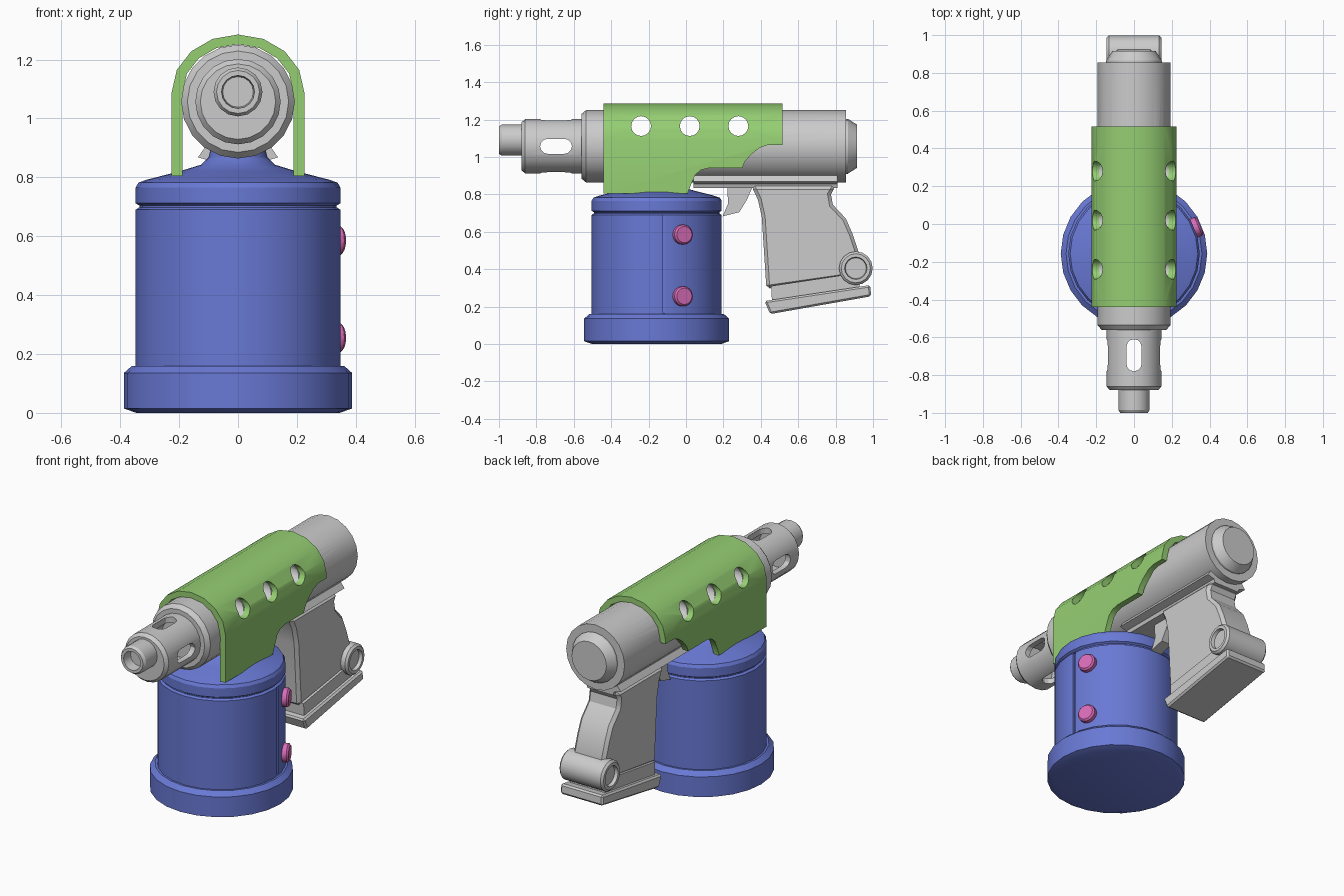
import bpy, bmesh
from math import cos, sin, pi, radians
from mathutils import Matrix, Vector

cube = bpy.data.objects.get("Cube")
if cube:
    bpy.data.objects.remove(cube, do_unlink=True)


def material(name, rgb):
    m = bpy.data.materials.new(name)
    m.use_nodes = True
    m.diffuse_color = (*rgb, 1)
    m.node_tree.nodes["Principled BSDF"].inputs["Base Color"].default_value = (*rgb, 1)
    return m


GREY = material("light_grey", (0.6, 0.6, 0.6))
BLUE = material("blue", (0.14, 0.19, 0.66))
GREEN = material("green", (0.30, 0.62, 0.17))
PINK = material("pink", (0.69, 0.15, 0.48))

TO_Y = Matrix.Rotation(-pi / 2, 4, 'X')   # local z becomes +y
TO_X = Matrix.Rotation(pi / 2, 4, 'Y')    # local z becomes +x


def finish(name, bm, mat):
    bmesh.ops.recalc_face_normals(bm, faces=bm.faces)
    mesh = bpy.data.meshes.new(name)
    bm.to_mesh(mesh)
    bm.free()
    ob = bpy.data.objects.new(name, mesh)
    bpy.context.collection.objects.link(ob)
    mesh.materials.append(mat)
    return ob


def select(ob):
    bpy.ops.object.select_all(action='DESELECT')
    ob.select_set(True)
    bpy.context.view_layer.objects.active = ob


def smooth(ob):
    select(ob)
    bpy.ops.object.shade_smooth_by_angle(angle=radians(30))


def lathe(name, profile, sides, mat, place=Matrix()):
    """Turn (radius, height) points around local z, closing both ends."""
    bm = bmesh.new()
    rings = []
    for r, h in profile:
        rings.append([bm.verts.new(place @ Vector((r * sin(2 * pi * i / sides),
                                                   r * cos(2 * pi * i / sides), h)))
                      for i in range(sides)])
    for a, b in zip(rings, rings[1:]):
        for i in range(sides):
            j = (i + 1) % sides
            bm.faces.new((a[i], a[j], b[j], b[i]))
    bm.faces.new(rings[0])
    bm.faces.new(rings[-1])
    return finish(name, bm, mat)


def prism(name, points, axis, lo, hi, mat):
    """Extrude an outline: (y, z) along x, or (x, z) along y."""
    bm = bmesh.new()
    ends = []
    for d in (lo, hi):
        ends.append([bm.verts.new((d, p, q) if axis == 'x' else (p, d, q))
                     for p, q in points])
        bm.faces.new(ends[-1])
    for i in range(len(points)):
        j = (i + 1) % len(points)
        bm.faces.new((ends[0][i], ends[0][j], ends[1][j], ends[1][i]))
    return finish(name, bm, mat)


def carve(ob, cutter, operation='DIFFERENCE'):
    mod = ob.modifiers.new("carve", 'BOOLEAN')
    mod.operation, mod.solver, mod.object = operation, 'EXACT', cutter
    select(ob)
    bpy.ops.object.modifier_apply(modifier=mod.name)
    bpy.data.objects.remove(cutter, do_unlink=True)


def bevel(ob, width):
    mod = ob.modifiers.new("bevel", 'BEVEL')
    mod.width, mod.segments, mod.limit_method = width, 1, 'ANGLE'
    mod.angle_limit = radians(50)
    select(ob)
    bpy.ops.object.modifier_apply(modifier=mod.name)


# Canister with base ring, lid groove and domed neck
CAN = Matrix.Translation((0, -0.157, 0))
can = lathe("canister", [(.345, 0), (.388, .015), (.388, .135), (.36, .16), (.348, .16),
                         (.348, .69), (.335, .698), (.335, .704), (.348, .712), (.348, .765),
                         (.338, .782), (.31, .792), (.2, .82), (.125, .843), (.1, .868),
                         (.09, .91)], 24, BLUE, CAN)

# Vertical seam on the side of the canister
seam = prism("seam_cutter", [(-.125, .165), (-.107, .165), (-.107, .69), (-.125, .69)],
             'x', .334, .4, BLUE)
carve(can, seam)
smooth(can)

# Two round studs beside the seam
for label, z in (("lower", .255), ("upper", .585)):
    place = CAN @ Matrix.Rotation(radians(23), 4, 'Z') @ Matrix.Translation((0, 0, z)) @ TO_X
    smooth(lathe(label + "_stud", [(.053, .32), (.053, .37), (.044, .38)], 16, PINK, place))

# Main barrel and rear cap
AXIS = Matrix.Translation((0, 0, 1.057)) @ TO_Y
barrel = lathe("barrel", [(.172, -.56), (.193, -.535), (.193, .855)], 20, GREY, AXIS)
rear_cap = lathe("rear_cap", [(.147, .84), (.147, .865), (.115, .915)], 20, GREY, AXIS)

# Hollow nozzle with four rounded slots
nozzle = lathe("nozzle", [(.112, -.85), (.112, -.55), (.145, -.55), (.145, -.86),
                          (.128, -.88)], 20, GREY, AXIS)
for axis in 'xz':
    slot = [(-.695 + s * .045 + .04 * cos(a), .04 * sin(a))
            for s, start in ((1, -pi / 2), (-1, pi / 2))
            for a in [start + pi * k / 6 for k in range(7)]]
    cutter = prism("slot_cutter", slot, 'x', -.3, .3, GREY)
    if axis == 'z':
        cutter.data.transform(Matrix.Rotation(pi / 2, 4, 'Y'))
    cutter.data.transform(Matrix.Translation((0, 0, 1.057)))
    carve(nozzle, cutter)

# Muzzle tip with a shallow bore, set a little above the barrel axis
tip = lathe("muzzle_tip", [(.083, -.87), (.083, -.985), (.073, -1), (.056, -1), (.052, -.94)],
            16, GREY, Matrix.Translation((0, 0, 1.09)) @ TO_Y)

# Arched shroud, trimmed to a stepped side outline
arc = [pi * k / 8 for k in range(9)]
arch = [(.225 * cos(a), 1.09 + .195 * sin(a)) for a in arc]
inner = [(.188 * cos(a), 1.09 + .162 * sin(a)) for a in reversed(arc)]
section = [(.225, .805)] + arch + [(-.225, .805), (-.188, .805)] + inner + [(.188, .805)]
shroud = prism("shroud", section, 'y', -.44, .515, GREEN)
outline = [(-.5, .7), (.01, .7), (.01, .81), (.03, .86), (.05, .905), (.08, .93), (.12, .94),
           (.30, .94), (.315, .975), (.35, 1.015), (.395, 1.05), (.44, 1.065), (.6, 1.065),
           (.6, 1.4), (-.5, 1.4)]
carve(shroud, prism("trim_cutter", outline, 'x', -.4, .4, GREEN), 'INTERSECT')

# Vent holes through the shroud and barrel
for y in (-.24, .02, .28):
    for part in (shroud, barrel):
        place = Matrix.Translation((0, y, 1.165)) @ TO_X
        carve(part, lathe("vent_cutter", [(.053, -.4), (.053, .4)], 16, part.data.materials[0],
                          place))

for part in (barrel, rear_cap, nozzle, tip, shroud):
    smooth(part)

# Rail under the barrel with flared flanges
half = [(.09, .94), (.11, .905), (.136, .868), (.092, .855), (.085, .835)]
prism("under_rail", half + [(-x, z) for x, z in reversed(half)], 'y', .04, .81, GREY)

# Trigger
prism("trigger", [(.22, .85), (.36, .85), (.325, .77), (.285, .705), (.195, .682), (.225, .75)],
      'x', -.035, .035, GREY)

# Grip
grip = prism("grip", [(.35, .845), (.385, .77), (.405, .68), (.43, .295), (.92, .365),
                      (.925, .485), (.89, .59), (.855, .67), (.785, .745), (.775, .80),
                      (.80, .845)], 'x', -.105, .105, GREY)
bevel(grip, .018)
smooth(grip)

# Grip foot: inset neck and sole plate
prism("grip_neck", [(.455, .31), (.46, .22), (.93, .29), (.92, .38)], 'x', -.115, .115, GREY)
sole = prism("sole_plate", [(.42, .23), (.985, .315), (.99, .255), (.45, .16)],
             'x', -.14, .14, GREY)
bevel(sole, .01)

# Cross roller at the heel, recessed at both ends
roller_half = [(.056, .125), (.06, .145), (.078, .145), (.09, .133)]
roller = [(r, -h) for r, h in roller_half] + list(reversed(roller_half))
smooth(lathe("heel_roller", roller, 16, GREY, Matrix.Translation((0, .908, .405)) @ TO_X))
